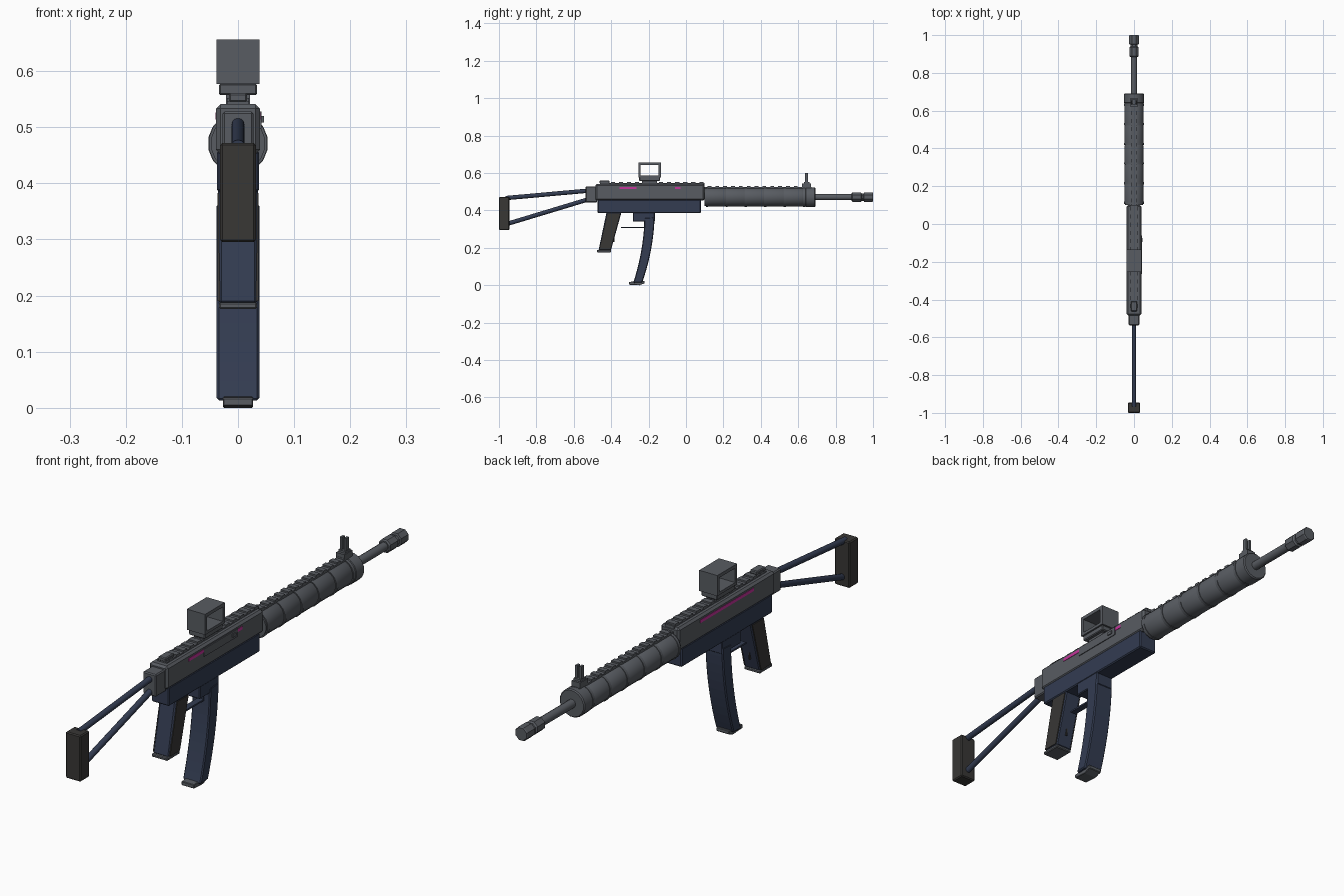
import bpy, bmesh, math
from mathutils import Vector

if "Cube" in bpy.data.objects:
    bpy.data.objects.remove(bpy.data.objects["Cube"])


def material(name, rgb):
    m = bpy.data.materials.new(name)
    m.diffuse_color = (*rgb, 1)
    m.use_nodes = True
    m.node_tree.nodes["Principled BSDF"].inputs["Base Color"].default_value = m.diffuse_color
    return m


GREY = material("gunmetal grey", (0.098, 0.107, 0.122))
NAVY = material("dark navy", (0.033, 0.045, 0.083))
DARK = material("charcoal", (0.040, 0.038, 0.036))
PINK = material("magenta", (0.55, 0.035, 0.33))


def finish(name, bm, mat, bevel=0.0, smooth=False):
    bmesh.ops.recalc_face_normals(bm, faces=bm.faces[:])
    me = bpy.data.meshes.new(name)
    bm.to_mesh(me)
    bm.free()
    me.materials.append(mat)
    ob = bpy.data.objects.new(name, me)
    bpy.context.collection.objects.link(ob)
    if bevel:
        mod = ob.modifiers.new("edge", "BEVEL")
        mod.width, mod.segments, mod.limit_method = bevel, 1, "ANGLE"
    if smooth:
        bpy.ops.object.select_all(action="DESELECT")
        bpy.context.view_layer.objects.active = ob
        ob.select_set(True)
        bpy.ops.object.shade_smooth_by_angle(angle=math.radians(35))
    return ob


def add_box(bm, x, y, z):
    """Box spanning the given (min, max) ranges."""
    vs = bmesh.ops.create_cube(bm, size=1)["verts"]
    for v in vs:
        v.co = [r[0] + (c + 0.5) * (r[1] - r[0]) for c, r in zip(v.co, (x, y, z))]


def box(name, half, y, z, mat, bevel=0.0):
    bm = bmesh.new()
    add_box(bm, (-half, half), y, z)
    return finish(name, bm, mat, bevel)


def prism(name, profile, x0, x1, mat, bevel=0.0):
    """Extrude a (y, z) outline across x."""
    bm = bmesh.new()
    a = [bm.verts.new((x0, y, z)) for y, z in profile]
    b = [bm.verts.new((x1, y, z)) for y, z in profile]
    bm.faces.new(a)
    bm.faces.new(b[::-1])
    for i in range(len(a)):
        j = (i + 1) % len(a)
        bm.faces.new((a[i], b[i], b[j], a[j]))
    return finish(name, bm, mat, bevel)


def lathe(name, stations, zc, mat, sides=16, smooth=True):
    """Solid of revolution along y from (y, radius) stations."""
    bm = bmesh.new()
    rings = []
    for y, r in stations:
        rings.append([bm.verts.new((r * math.cos(t), y, zc + r * math.sin(t)))
                      for t in (2 * math.pi * (i + 0.5) / sides for i in range(sides))])
    for a, b in zip(rings, rings[1:]):
        for i in range(sides):
            j = (i + 1) % sides
            bm.faces.new((a[i], a[j], b[j], b[i]))
    bm.faces.new(rings[0])
    bm.faces.new(rings[-1])
    return finish(name, bm, mat, 0, smooth)


def tube(name, p, q, r, mat):
    p, q = Vector(p), Vector(q)
    d = q - p
    bm = bmesh.new()
    bmesh.ops.create_cone(bm, cap_ends=True, segments=12, radius1=r, radius2=r, depth=d.length)
    rot = d.to_track_quat("Z", "Y")
    for v in bm.verts:
        v.co = rot @ v.co + (p + q) / 2
    return finish(name, bm, mat, 0, True)


# Folding stock: pad, two struts, hinge block
box("butt_pad", 0.032, (-1.0, -0.945), (0.295, 0.472), DARK, 0.004)
tube("upper_strut", (0, -0.965, 0.466), (0, -0.52, 0.506), 0.0115, NAVY)
tube("lower_strut", (0, -0.95, 0.330), (0, -0.52, 0.460), 0.0115, NAVY)
box("stock_hinge", 0.028, (-0.537, -0.475), (0.443, 0.528), GREY, 0.004)

# Receiver halves
box("upper_receiver", 0.039, (-0.485, 0.1), (0.452, 0.541), GREY, 0.008)
box("lower_receiver", 0.0375, (-0.472, 0.08), (0.385, 0.458), NAVY, 0.004)
box("magazine_well", 0.036, (-0.283, -0.167), (0.34, 0.39), NAVY, 0.003)

# Toothed rail on the receiver, and rear sight
bm = bmesh.new()
add_box(bm, (-0.02, 0.02), (-0.46, 0.1), (0.535, 0.546))
for i in range(13):
    y = -0.445 + i * 0.043
    add_box(bm, (-0.02, 0.02), (y, y + 0.022), (0.545, 0.552))
finish("receiver_rail", bm, GREY)
box("rear_sight", 0.016, (-0.462, -0.41), (0.545, 0.56), GREY, 0.003)

# Magenta side strips, with a bolt cover and handle on the right side
for name, s in (("right_strip", 1), ("left_strip", -1)):
    bm = bmesh.new()
    add_box(bm, sorted((s * 0.037, s * 0.0405)), (-0.355, -0.03), (0.514, 0.526))
    finish(name, bm, PINK)
bm = bmesh.new()
add_box(bm, (0.037, 0.042), (-0.265, -0.06), (0.498, 0.528))
add_box(bm, (0.04, 0.046), (-0.095, -0.075), (0.508, 0.52))
finish("bolt_cover", bm, GREY)

# Ribbed round handguard
stations = [(0.1, 0.049)]
for i in range(6):
    y = 0.106 + i * 0.104
    stations += [(y, 0.049), (y, 0.053), (y + 0.012, 0.053), (y + 0.012, 0.051),
                 (y + 0.1, 0.051) if i < 5 else (0.64, 0.051)]
stations += [(0.642, 0.054), (0.688, 0.054), (0.692, 0.05)]
lathe("handguard", stations, 0.471, GREY, 16)

# Toothed rail on the handguard
bm = bmesh.new()
add_box(bm, (-0.017, 0.017), (0.1, 0.67), (0.50, 0.525))
for i in range(13):
    y = 0.115 + i * 0.042
    add_box(bm, (-0.017, 0.017), (y, y + 0.02), (0.522, 0.531))
finish("handguard_rail", bm, GREY)

# Front sight: foot and two prongs
bm = bmesh.new()
add_box(bm, (-0.018, 0.018), (0.62, 0.668), (0.522, 0.545))
add_box(bm, (-0.015, 0.015), (0.63, 0.66), (0.545, 0.553))
for s in (-1, 1):
    add_box(bm, sorted((s * 0.004, s * 0.013)), (0.636, 0.653), (0.55, 0.6))
finish("front_sight", bm, GREY)

# Barrel and muzzle
lathe("barrel", [(0.68, 0.0165), (0.9, 0.0165)], 0.471, GREY, 12)
lathe("muzzle", [(0.885, 0.022), (0.89, 0.027), (0.935, 0.027), (0.94, 0.021), (0.95, 0.021),
                 (0.952, 0.028), (0.996, 0.028), (1.0, 0.025)], 0.471, GREY, 8, False)

# Square optic, open from side to side, on its mount
bm = bmesh.new()
X = (-0.0385, 0.0385)
add_box(bm, X, (-0.255, -0.135), (0.643, 0.656))
add_box(bm, X, (-0.255, -0.135), (0.577, 0.588))
add_box(bm, X, (-0.255, -0.243), (0.588, 0.643))
add_box(bm, X, (-0.147, -0.135), (0.588, 0.643))
finish("optic_frame", bm, GREY)
box("optic_base", 0.034, (-0.25, -0.14), (0.557, 0.578), GREY, 0.003)
box("optic_clamp", 0.021, (-0.235, -0.155), (0.54, 0.558), GREY)

# Pistol grip with dark side panels and foot plate
prism("grip", [(-0.425, 0.39), (-0.345, 0.39), (-0.402, 0.185), (-0.468, 0.185)],
      -0.034, 0.034, NAVY, 0.005)
for name, s in (("right_grip_panel", 1), ("left_grip_panel", -1)):
    prism(name, [(-0.420, 0.383), (-0.351, 0.383), (-0.404, 0.19), (-0.464, 0.19)],
          s * 0.030, s * 0.0365, DARK)
box("grip_foot", 0.034, (-0.477, -0.4), (0.176, 0.188), GREY, 0.003)
box("grip_fin", 0.003, (-0.389, -0.382), (0.23, 0.31), DARK)

# Trigger guard
box("trigger_guard", 0.012, (-0.348, -0.2), (0.306, 0.312), NAVY)
box("guard_post", 0.012, (-0.225, -0.217), (0.306, 0.345), NAVY)

# Curved magazine: sweep between back and front edges
N = 10
front, back = [], []
for i in range(N + 1):
    t = i / N
    z = 0.36 - 0.345 * t
    front.append((-0.168 - 0.010 * t - 0.056 * t * t, z + 0.004 * (1 - t)))
    back.append((-0.222 - 0.008 * t - 0.052 * t * t, z - 0.002 * t))
prism("magazine", front + back[::-1], -0.038, 0.038, NAVY, 0.004)
prism("magazine_foot", [(-0.305, 0.003), (-0.305, 0.018), (-0.222, 0.024), (-0.222, 0.010),
                        (-0.25, 0.0)], -0.027, 0.027, GREY, 0.002)
